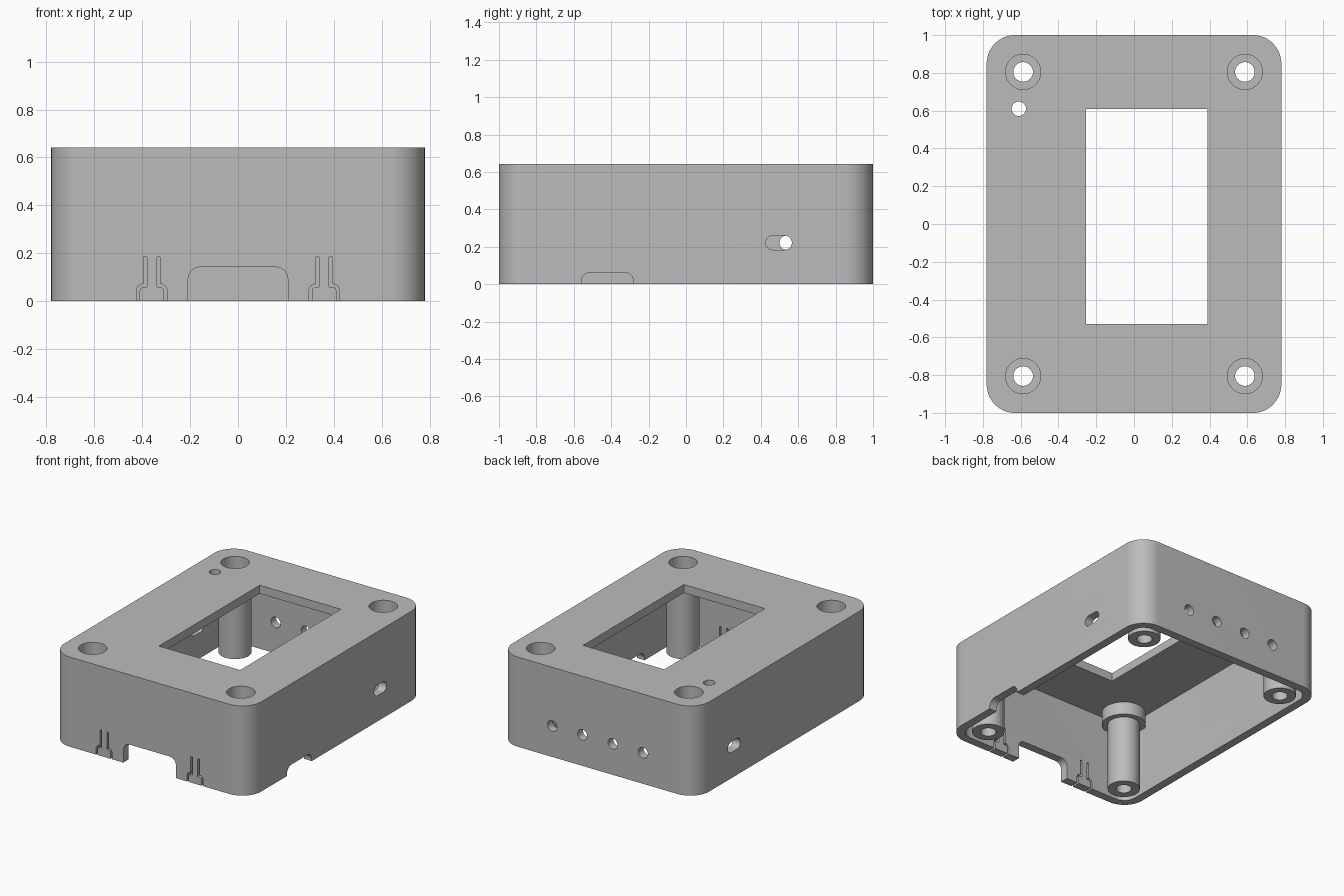
import bpy, bmesh
from math import sin, cos, pi, radians
from mathutils import Vector

if "Cube" in bpy.data.objects:
    bpy.data.objects.remove(bpy.data.objects["Cube"])

W, L, H = 0.78, 1.0, 0.642      # half width, half length, height
WALL = 0.06
FLOOR = H - WALL                # underside of the top plate
PORT_Z = 0.222

grey = bpy.data.materials.new("plain grey")
grey.use_nodes = True
grey.diffuse_color = (0.5, 0.5, 0.5, 1)
grey.node_tree.nodes["Principled BSDF"].inputs["Base Color"].default_value = (0.5, 0.5, 0.5, 1)


def to_object(name, bm):
    bmesh.ops.recalc_face_normals(bm, faces=bm.faces)
    mesh = bpy.data.meshes.new(name)
    bm.to_mesh(mesh)
    bm.free()
    mesh.materials.append(grey)
    obj = bpy.data.objects.new(name, mesh)
    bpy.context.collection.objects.link(obj)
    return obj


def rounded(u0, u1, v0, v1, r, steps=10):
    """Outline of a rounded rectangle."""
    pts = []
    corners = [(u1 - r, v1 - r), (u0 + r, v1 - r), (u0 + r, v0 + r), (u1 - r, v0 + r)]
    for q, (cu, cv) in enumerate(corners):
        for i in range(steps + 1):
            a = (q + i / steps) * pi / 2
            p = (cu + r * cos(a), cv + r * sin(a))
            if not pts or (Vector(p) - Vector(pts[-1])).length > 1e-5:
                pts.append(p)
    if (Vector(pts[0]) - Vector(pts[-1])).length < 1e-5:
        pts.pop()
    return pts


def circle(u, v, r, n=40):
    return [(u + r * cos(2 * pi * i / n), v + r * sin(2 * pi * i / n)) for i in range(n)]


def prism(name, pts, axis, a, b):
    """Extrude an outline along an axis from a to b."""
    place = {"x": lambda u, v: (a, u, v),
             "y": lambda u, v: (u, a, v),
             "z": lambda u, v: (u, v, a)}[axis]
    bm = bmesh.new()
    face = bm.faces.new([bm.verts.new(place(u, v)) for u, v in pts])
    out = bmesh.ops.extrude_face_region(bm, geom=[face])
    move = Vector([(b - a) * (axis == k) for k in "xyz"])
    bmesh.ops.translate(bm, vec=move, verts=[e for e in out["geom"] if isinstance(e, bmesh.types.BMVert)])
    return to_object(name, bm)


def cut(target, pts, axis, a, b):
    """Cut an extruded outline out of the target."""
    cutter = prism("cutter", pts, axis, a, b)
    cutter.hide_render = True
    mod = target.modifiers.new("cut", "BOOLEAN")
    mod.operation, mod.solver, mod.object = "DIFFERENCE", "EXACT", cutter
    bpy.context.view_layer.update()
    result = bpy.data.meshes.new_from_object(target.evaluated_get(bpy.context.evaluated_depsgraph_get()))
    target.modifiers.clear()
    target.data = result
    bpy.data.objects.remove(cutter)


def smooth(obj):
    bpy.ops.object.select_all(action="DESELECT")
    obj.select_set(True)
    bpy.context.view_layer.objects.active = obj
    bpy.ops.object.shade_smooth_by_angle(angle=radians(30))


# Hollow case, open underneath
case = prism("case", rounded(-W, W, -L, L, 0.15, 16), "z", 0, H)
cut(case, rounded(-W + WALL, W - WALL, -L + WALL, L - WALL, 0.09, 12), "z", -0.1, FLOOR)

# Display window and indicator hole in the top plate
cut(case, [(-0.255, -0.53), (0.388, -0.53), (0.388, 0.61), (-0.255, 0.61)], "z", 0.5, 0.8)
cut(case, circle(-0.61, 0.61, 0.038), "z", 0.5, 0.8)

# Cable notches in the front and left walls
cut(case, rounded(-0.208, 0.208, -0.2, 0.142, 0.05), "y", -1.1, -0.85)
cut(case, rounded(-0.56, -0.28, -0.2, 0.063, 0.05), "x", 0.68, 0.9)

# Slots in the side walls
cut(case, rounded(0.426, 0.566, PORT_Z - 0.038, PORT_Z + 0.038, 0.0379), "x", 0.68, 0.9)
cut(case, rounded(0.5, 0.64, PORT_Z - 0.038, PORT_Z + 0.038, 0.0379), "x", -0.9, -0.68)

# Row of round holes in the back wall
for x in (-0.36, -0.12, 0.12, 0.36):
    cut(case, circle(x, PORT_Z, 0.038), "y", 0.88, 1.1)

# Grooves that free the two snap tabs in the front wall
groove = [(0.021, 0.185), (0.034, 0.185), (0.034, 0.072), (0.046, 0.07), (0.057, 0.062),
          (0.064, 0.048), (0.064, -0.1), (0.051, -0.1), (0.051, 0.045), (0.047, 0.054),
          (0.038, 0.058), (0.021, 0.058)]
for centre in (-0.36, 0.36):
    for side in (-1, 1):
        cut(case, [(centre + side * u, v) for u, v in groove], "y", -1.1, -0.85)

# Screw posts with collars around the countersunk heads
post_profile = [(0.052, 0), (0.107, 0), (0.107, 0.49), (0.146, 0.49), (0.146, FLOOR),
                (0.093, FLOOR), (0.093, 0.54), (0.052, 0.54)]


def screw_post(name, x, y, n=40):
    bm = bmesh.new()
    rings = [[bm.verts.new((u, v, z)) for u, v in circle(0, 0, r, n)] for r, z in post_profile]
    for k, low in enumerate(rings):
        high = rings[(k + 1) % len(rings)]
        for i in range(n):
            j = (i + 1) % n
            bm.faces.new((low[i], low[j], high[j], high[i]))
    post = to_object(name, bm)
    post.location = (x, y, 0)
    smooth(post)


for y, end in ((-0.805, "front"), (0.805, "back")):
    for x, side in ((-0.587, "right"), (0.587, "left")):
        cut(case, circle(x, y, 0.093), "z", 0.5, 0.8)
        screw_post(f"{end}_{side}_screw_post", x, y)

smooth(case)
